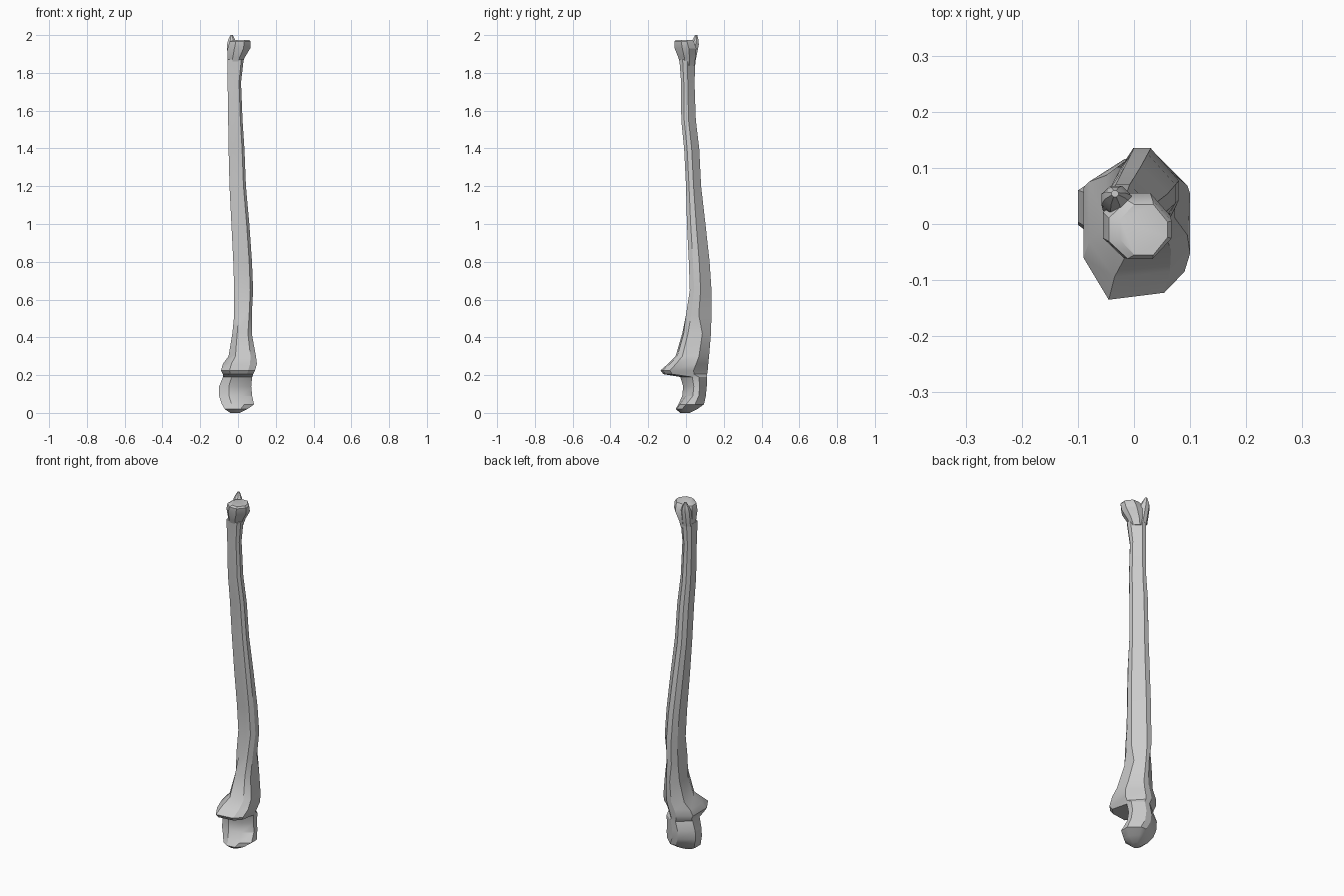
import bpy
import bmesh
from mathutils import Vector

default_cube = bpy.data.objects.get("Cube")
if default_cube:
    bpy.data.objects.remove(default_cube)

# Single bone colour
bone_grey = bpy.data.materials.new("bone_grey")
bone_grey.use_nodes = True
colour = (0.6, 0.6, 0.6, 1)
bone_grey.diffuse_color = colour
bone_grey.node_tree.nodes["Principled BSDF"].inputs["Base Color"].default_value = colour

# Cross-section outlines, as fractions of each station's bounding rectangle
OUTLINES = {
    "shaft": [(0, .1), (.25, 0), (.85, 0), (1, .2), (1, .5), (.5, 1), (.2, 1), (0, .75)],
    "flare": [(0, .3), (.25, 0), (.8, .05), (1, .2), (1, .7), (.6, 1), (.4, 1), (0, .8)],
    "hook": [(0, .2), (.3, 0), (.7, .05), (1, .3), (1, .65), (.7, 1), (.5, 1), (0, .65)],
    "notch": [(0, .15), (.3, 0), (.7, .15), (1, .45), (1, .7), (.65, 1), (.45, 1), (0, .6)],
    "knob": [(0, .3), (.3, 0), (.7, 0), (1, .35), (1, .65), (.7, 1), (.3, 1), (0, .7)],
}


def loft(name, stations):
    """Skin a closed solid through stations of outline, z, x range and y range."""
    bm = bmesh.new()
    rings = []
    for outline, z, left, right, front, back in stations:
        rings.append([
            bm.verts.new((left + u * (right - left), front + v * (back - front), z))
            for u, v in OUTLINES[outline]
        ])
    for lower, upper in zip(rings, rings[1:]):
        for i in range(len(lower)):
            j = (i + 1) % len(lower)
            bm.faces.new((lower[i], lower[j], upper[j], upper[i]))
    bm.faces.new(reversed(rings[0]))
    bm.faces.new(rings[-1])
    return finish(name, bm)


def finish(name, bm):
    """Turn the bmesh into a shaded object with the bone material."""
    bmesh.ops.recalc_face_normals(bm, faces=bm.faces)
    mesh = bpy.data.meshes.new(name)
    bm.to_mesh(mesh)
    bm.free()
    mesh.materials.append(bone_grey)
    obj = bpy.data.objects.new(name, mesh)
    bpy.context.collection.objects.link(obj)
    bpy.ops.object.select_all(action="DESELECT")
    obj.select_set(True)
    bpy.context.view_layer.objects.active = obj
    bpy.ops.object.shade_smooth_by_angle(angle=0.5)
    return obj


# Whole bone from the hooked lower end, past the notch and shelf, up to the neck
loft("bone_body", [
    ("hook", 0, -.04, .01, -.03, .02),
    ("hook", .02, -.07, .05, -.055, .06),
    ("hook", .045, -.085, .085, -.04, .095),
    ("notch", .09, -.1, .075, -.02, .105),
    ("notch", .14, -.1, .07, -.015, .11),
    ("notch", .19, -.08, .075, -.03, .11),
    ("flare", .205, -.08, .08, -.12, .112),
    ("flare", .225, -.09, .09, -.135, .115),
    ("flare", .26, -.08, .1, -.095, .118),
    ("flare", .3, -.05, .095, -.055, .122),
    ("flare", .42, -.03, .073, -.02, .132),
    ("shaft", .52, -.02, .073, 0, .135),
    ("shaft", .65, -.02, .08, .02, .135),
    ("shaft", .8, -.025, .074, .015, .125),
    ("shaft", 1, -.035, .06, .005, .103),
    ("shaft", 1.2, -.045, .042, 0, .08),
    ("shaft", 1.4, -.05, .034, -.01, .07),
    ("shaft", 1.55, -.052, .024, -.025, .052),
    ("shaft", 1.75, -.055, .016, -.026, .045),
    ("shaft", 1.87, -.055, .03, -.035, .05),
])

# Rounded knob with a flat top
loft("end_knob", [
    ("knob", 1.84, -.05, .02, -.028, .045),
    ("knob", 1.88, -.055, .035, -.04, .05),
    ("knob", 1.93, -.055, .065, -.06, .055),
    ("knob", 1.965, -.045, .067, -.062, .042),
    ("knob", 1.975, -.025, .06, -.055, .035),
])

# Small pointed spur behind the knob
loft("end_spur", [
    ("knob", 1.86, -.055, 0, .01, .05),
    ("knob", 1.95, -.058, -.005, .02, .068),
    ("knob", 1.975, -.052, -.015, .035, .066),
    ("knob", 2, -.04, -.028, .048, .06),
])
